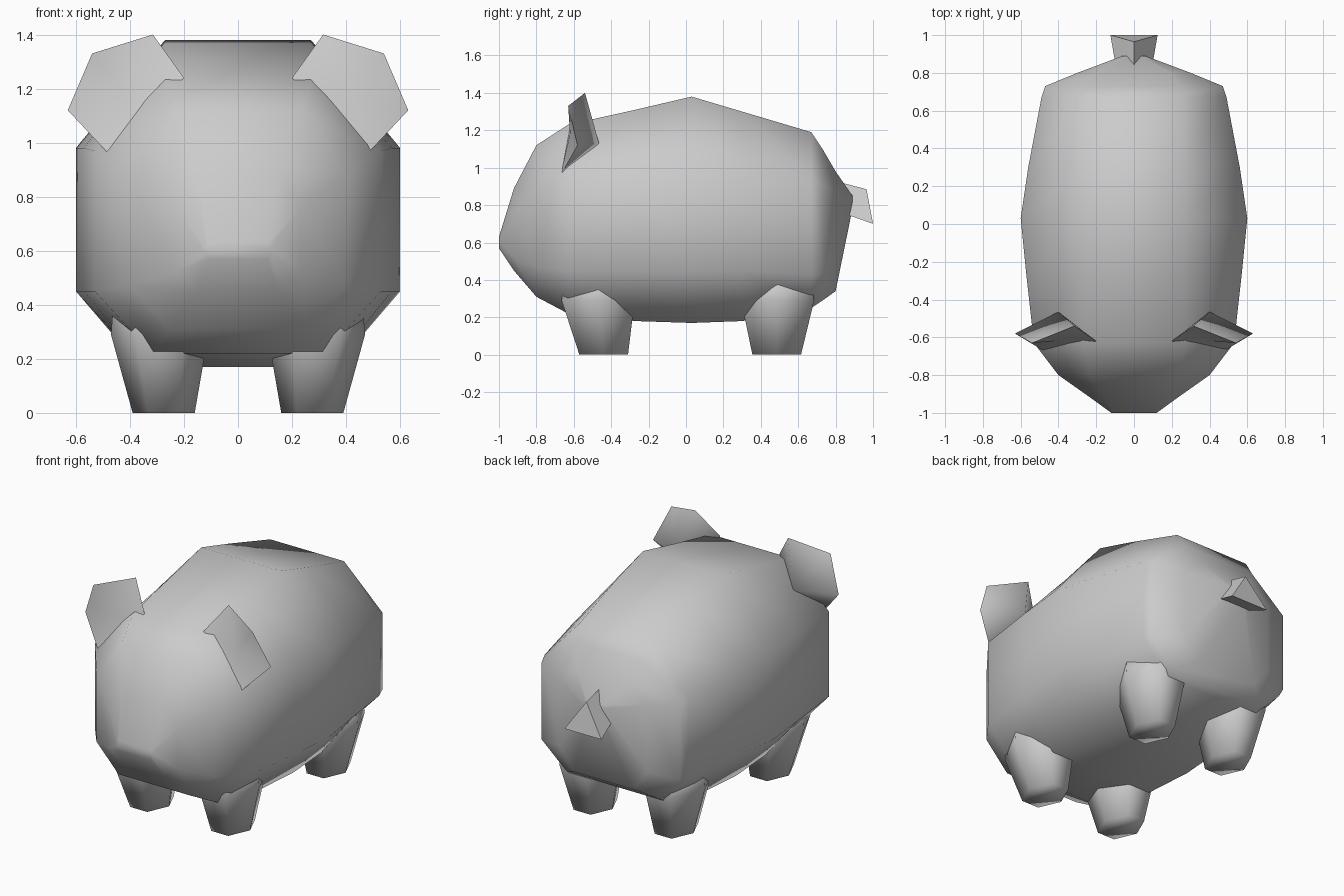
import bpy, math

if "Cube" in bpy.data.objects:
    bpy.data.objects.remove(bpy.data.objects["Cube"])


def make(name, verts, faces, smooth=True):
    """Mesh object with outward normals and optional smooth shading."""
    import bmesh
    me = bpy.data.meshes.new(name)
    me.from_pydata(verts, [], faces)
    bm = bmesh.new()
    bm.from_mesh(me)
    bmesh.ops.recalc_face_normals(bm, faces=bm.faces)
    bm.to_mesh(me)
    bm.free()
    for p in me.polygons:
        p.use_smooth = smooth
    ob = bpy.data.objects.new(name, me)
    bpy.context.collection.objects.link(ob)
    return ob


def loft(name, rings):
    """Skin equal-sized rings of points and cap both ends."""
    n = len(rings[0])
    verts = [p for r in rings for p in r]
    faces = [(k*n + i, k*n + (i+1) % n, (k+1)*n + (i+1) % n, (k+1)*n + i)
             for k in range(len(rings)-1) for i in range(n)]
    faces += [tuple(range(n)), tuple(range(len(verts)-n, len(verts)))]
    return make(name, verts, faces)


# Body: eight-sided sections from snout to rump
# y, top half-width, top z, side half-width, side upper z, side lower z, belly half-width, belly z
sections = [
    (-1.00, .11, .63, .12, .61, .59, .11, .57),
    (-.92, .15, .89, .23, .76, .52, .15, .45),
    (-.80, .23, 1.12, .40, .88, .47, .25, .31),
    (-.63, .27, 1.23, .53, .97, .45, .32, .22),
    (-.27, .27, 1.31, .57, .98, .45, .35, .18),
    (.03, .27, 1.38, .60, .98, .45, .36, .17),
    (.30, .27, 1.30, .56, .96, .45, .35, .18),
    (.67, .25, 1.19, .49, .93, .43, .32, .25),
    (.73, .24, 1.10, .47, .91, .44, .30, .29),
    (.80, .19, .98, .30, .88, .47, .20, .34),
    (.89, .05, .85, .06, .83, .80, .05, .78),
]
rings = []
for y, xt, zt, xs, zu, zl, xb, zb in sections:
    half = [(xt, zt), (xs, zu), (xs, zl), (xb, zb)]
    rings.append([(x, y, z) for x, z in half] +
                 [(-x, y, z) for x, z in reversed(half)])
loft("body", rings)


# Legs: tapered six-sided stubs
def hexagon(cx, cy, z, rx, ry):
    return [(cx + rx*math.cos(a), cy + ry*math.sin(a)/.866, z)
            for a in (i*math.pi/3 for i in range(6))]


for s, side in ((1, "left"), (-1, "right")):
    for end, y0, y1 in (("front", -.44, -.47), ("rear", .485, .49)):
        loft(f"{end}_{side}_leg", [
            hexagon(s*.275, y0, 0, .115, .13),
            hexagon(s*.29, y1, .29, .18, .195),
            hexagon(s*.29, y1, .42, .17, .18)])

# Ears: five-cornered rim, shallow front and bulging back
rim = [(.20, -.62, 1.24), (.315, -.54, 1.40), (.54, -.63, 1.33),
       (.63, -.58, 1.12), (.48, -.67, .96)]
hubs = [(.42, -.62, 1.18), (.40, -.465, 1.13)]
for s, side in ((1, "left"), (-1, "right")):
    faces = [(i, (i+1) % 5, h) for h in (5, 6) for i in range(5)]
    ear = make(f"{side}_ear", [(s*x, y, z) for x, y, z in rim + hubs], faces)
    # keep the rim crisp
    for e in ear.data.edges:
        e.use_edge_sharp = max(e.vertices) < 5

# Tail: small drooping ridged flap
make("tail", [(0, .83, .92), (.09, .80, .77), (-.09, .80, .77),
              (0, .965, .885), (.125, 1.0, .70), (-.125, 1.0, .70)],
     [(0, 1, 2), (3, 4, 5), (0, 3, 4, 1), (0, 3, 5, 2), (1, 4, 5, 2)], False)
